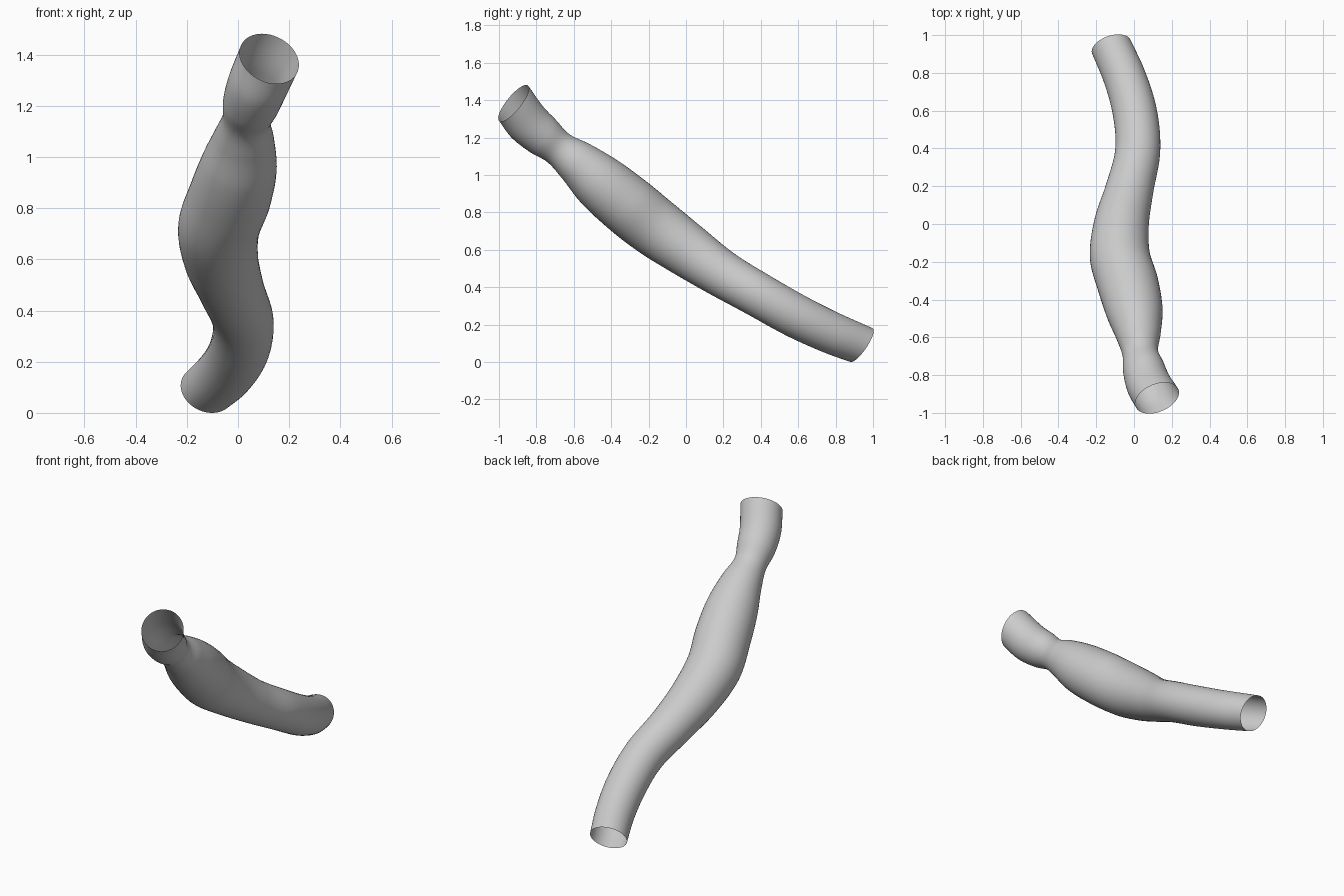
import bpy, bmesh, math
from mathutils import Vector

if "Cube" in bpy.data.objects:
    bpy.data.objects.remove(bpy.data.objects["Cube"])

SIDES, STEPS = 48, 8

# centreline stations: x, y, z, radius
keys = [Vector(k) for k in [
    (0.122, -0.925, 1.383, 0.122),
    (0.075, -0.845, 1.275, 0.118),
    (0.050, -0.765, 1.205, 0.110),
    (0.034, -0.690, 1.146, 0.095),
    (0.024, -0.595, 1.075, 0.117),
    (0.006, -0.480, 0.975, 0.147),
    (-0.030, -0.330, 0.850, 0.161),
    (-0.075, -0.170, 0.722, 0.159),
    (-0.066, 0.000, 0.600, 0.145),
    (-0.024, 0.180, 0.477, 0.127),
    (0.020, 0.390, 0.355, 0.119),
    (0.004, 0.590, 0.243, 0.117),
    (-0.052, 0.780, 0.153, 0.112),
    (-0.120, 0.935, 0.090, 0.108)]]

# chord-length parameter and smooth derivative at every station
t = [0.0]
for a, b in zip(keys, keys[1:]):
    t.append(t[-1] + (b.xyz - a.xyz).length)
last = len(keys) - 1
slope = [(keys[i + 1] - keys[i]) / (t[i + 1] - t[i]) for i in range(last)]
deriv = [slope[0]]
for i in range(1, last):
    h0, h1 = t[i] - t[i - 1], t[i + 1] - t[i]
    deriv.append((slope[i - 1] * h1 + slope[i] * h0) / (h0 + h1))
deriv.append(slope[-1])

# ring facing directions; the two open mouths are cut at their own angle
normals = [d.xyz.normalized() for d in deriv]
normals[0] = Vector((-0.31, 0.74, -0.60)).normalized()
normals[-1] = Vector((-0.27, 0.79, -0.54)).normalized()


def station(i, u):
    h = t[i + 1] - t[i]
    p = (keys[i] * (2*u**3 - 3*u**2 + 1) + deriv[i] * h * (u**3 - 2*u**2 + u)
         + keys[i + 1] * (3*u**2 - 2*u**3) + deriv[i + 1] * h * (u**3 - u**2))
    return p, normals[i].lerp(normals[i + 1], u).normalized()


def add_ring(bm, p, n):
    side = n.cross(Vector((0, 0, 1))).normalized()
    up = side.cross(n)
    angles = [2 * math.pi * k / SIDES for k in range(SIDES)]
    return [bm.verts.new(p.xyz + (side * math.cos(a) + up * math.sin(a)) * p.w)
            for a in angles]


# open winding tube
bm = bmesh.new()
rings = [add_ring(bm, *station(i, s / STEPS)) for i in range(last) for s in range(STEPS)]
rings.append(add_ring(bm, *station(last - 1, 1.0)))
for a, b in zip(rings, rings[1:]):
    for k in range(SIDES):
        m = (k + 1) % SIDES
        bm.faces.new((a[k], a[m], b[m], b[k])).smooth = True
bmesh.ops.recalc_face_normals(bm, faces=bm.faces)

# settle on the ground, centred front to back
low = min(v.co.z for v in bm.verts)
ys = [v.co.y for v in bm.verts]
bmesh.ops.translate(bm, verts=bm.verts, vec=(0, -(min(ys) + max(ys)) / 2, -low))

mesh = bpy.data.meshes.new("winding_tube")
bm.to_mesh(mesh)
bm.free()
tube = bpy.data.objects.new("winding_tube", mesh)
bpy.context.collection.objects.link(tube)
